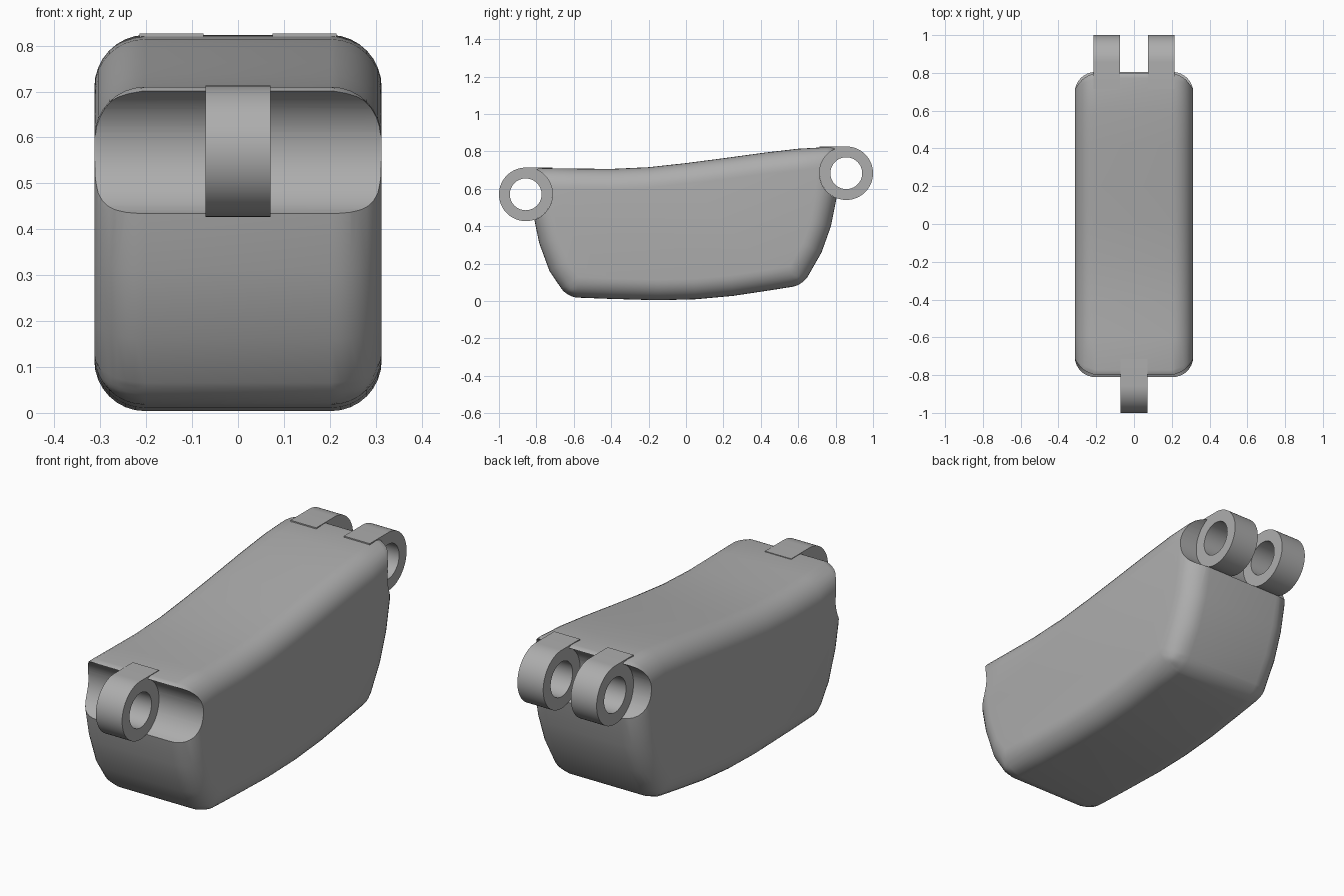
import bpy, bmesh, math

if "Cube" in bpy.data.objects:
    bpy.data.objects.remove(bpy.data.objects["Cube"])

HALF_W = 0.313      # half width of the body
R_OUT, R_HOLE = 0.143, 0.085
FRONT = (-0.857, 0.57)   # hinge centres (y, z)
BACK = (0.857, 0.683)

grey = bpy.data.materials.new("grey")
grey.diffuse_color = (0.42, 0.42, 0.42, 1)
grey.use_nodes = True
grey.node_tree.nodes["Principled BSDF"].inputs["Base Color"].default_value = grey.diffuse_color


def prism(name, profile, x0, x1, weights=None, rim=0.0):
    """Extrude a (y, z) outline along x, with optional bevel weights."""
    bm = bmesh.new()
    layer = bm.edges.layers.float.new("bevel_weight_edge")
    rings = [[bm.verts.new((x, y, z)) for y, z in profile] for x in (x0, x1)]
    n = len(profile)
    bm.faces.new(rings[0])
    bm.faces.new(rings[1][::-1])
    for i in range(n):
        j = (i + 1) % n
        bm.faces.new((rings[0][i], rings[1][i], rings[1][j], rings[0][j]))
        for ring in rings:
            bm.edges.get((ring[i], ring[j]))[layer] = rim
    for i, w in (weights or {}).items():
        bm.edges.get((rings[0][i], rings[1][i]))[layer] = w
    bmesh.ops.recalc_face_normals(bm, faces=bm.faces)
    mesh = bpy.data.meshes.new(name)
    bm.to_mesh(mesh)
    bm.free()
    mesh.materials.append(grey)
    ob = bpy.data.objects.new(name, mesh)
    bpy.context.collection.objects.link(ob)
    return ob


def circle(centre, r, a0=0.0, a1=360.0, n=64):
    return [(centre[0] + r * math.cos(math.radians(a0 + (a1 - a0) * i / n)),
             centre[1] + r * math.sin(math.radians(a0 + (a1 - a0) * i / n)))
            for i in range(n + (a1 - a0 < 360))]


def cut(ob, cutter):
    mod = ob.modifiers.new("cut", 'BOOLEAN')
    mod.operation, mod.solver, mod.object = 'DIFFERENCE', 'EXACT', cutter


def finish(ob, angle=30):
    """Apply the modifiers and smooth everything but sharp edges."""
    bpy.ops.object.select_all(action='DESELECT')
    ob.select_set(True)
    bpy.context.view_layer.objects.active = ob
    for mod in list(ob.modifiers):
        bpy.ops.object.modifier_apply(modifier=mod.name)
    bpy.ops.object.shade_smooth_by_angle(angle=math.radians(angle))


# Body: curved side outline, all rims rounded
top = [(-0.822, 0.711), (-0.6, 0.708), (-0.4, 0.706), (-0.2, 0.715), (0, 0.737),
       (0.2, 0.763), (0.42, 0.793), (0.6, 0.814), (0.82, 0.826)]
rear = [(0.805, 0.55), (0.775, 0.40), (0.725, 0.26)]
bottom = [(0.625, 0.085), (0.45, 0.057), (0.25, 0.027), (0.05, 0.009),
          (-0.15, 0.004), (-0.4, 0.011), (-0.635, 0.02)]
front = [(-0.73, 0.16), (-0.785, 0.31), (-0.812, 0.44)]
outline = top + rear + bottom + front
corners = {0: 0.45, 8: 0.45, 12: 0.5, 18: 0.5}
body = prism("body", outline, -HALF_W, HALF_W, corners, 1.0)
bev = body.modifiers.new("round", 'BEVEL')
bev.limit_method = 'WEIGHT'
bev.width, bev.segments, bev.use_clamp_overlap = 0.11, 8, False

# Hinge grooves at both ends
cutters = []
for name, c in (("front_groove_cutter", FRONT), ("back_groove_cutter", BACK)):
    cutter = prism(name, circle(c, R_OUT + 0.0005), -0.5, 0.5)
    cut(body, cutter)
    cutters.append(cutter)


# Lugs: ring with a square upper corner reaching into the body
def lug(name, centre, x0, x1, side):
    y, z = centre
    arc = circle(centre, R_OUT, 90, 360, 48)
    pts = arc + [(y + R_OUT, z + R_OUT)]
    if side < 0:
        pts = [(2 * y - p, q) for p, q in pts]
    ob = prism(name, pts, x0, x1)
    hole = prism(name + "_hole_cutter", circle(centre, R_HOLE), x0 - 0.1, x1 + 0.1)
    cut(ob, hole)
    cutters.append(hole)
    finish(ob)


finish(body)
lug("front_lug", FRONT, -0.071, 0.071, 1)
lug("back_lug_right", BACK, 0.075, 0.215, -1)
lug("back_lug_left", BACK, -0.215, -0.075, -1)

for c in cutters:
    bpy.data.objects.remove(c, do_unlink=True)
